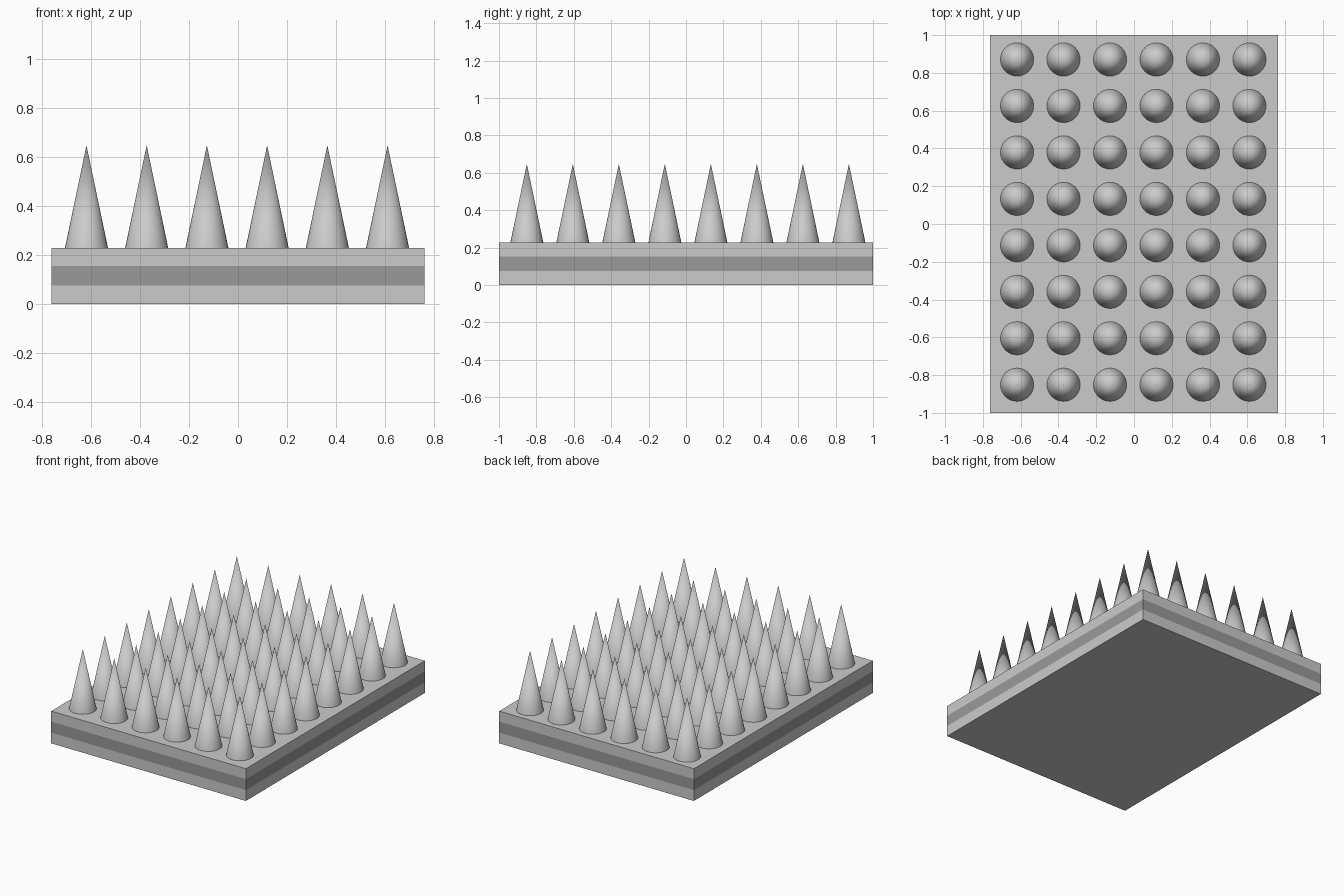
import bpy
import bmesh
from mathutils import Matrix, Vector

if "Cube" in bpy.data.objects:
    bpy.data.objects.remove(bpy.data.objects["Cube"])

HALF_X, HALF_Y, HEIGHT = 0.762, 1.0, 0.228
BAND_LOW, BAND_HIGH = 0.076, 0.154
SPIKE_RADIUS, SPIKE_TIP = 0.088, 0.648
COLS, ROWS = 6, 8
PITCH = 0.246
START_X, START_Y = -0.619, -0.851


def mesh_from(bm, name):
    mesh = bpy.data.meshes.new(name)
    bm.to_mesh(mesh)
    bm.free()
    return mesh


def add_object(name, mesh, location=(0, 0, 0)):
    obj = bpy.data.objects.new(name, mesh)
    obj.location = location
    bpy.context.collection.objects.link(obj)
    return obj


# Base slab: a box cut into three flush layers, the middle one dark
bm = bmesh.new()
size = Matrix.Diagonal((2 * HALF_X, 2 * HALF_Y, HEIGHT, 1))
bmesh.ops.create_cube(bm, size=1, matrix=Matrix.Translation((0, 0, HEIGHT / 2)) @ size)
for z in (BAND_LOW, BAND_HIGH):
    bmesh.ops.bisect_plane(bm, geom=bm.verts[:] + bm.edges[:] + bm.faces[:],
                           plane_co=Vector((0, 0, z)), plane_no=Vector((0, 0, 1)))
for face in bm.faces:
    if BAND_LOW < face.calc_center_median().z < BAND_HIGH:
        face.material_index = 1
slab = mesh_from(bm, "base_slab")
grey = bpy.data.materials.new("light_grey")
dark = bpy.data.materials.new("dark_grey")
dark.diffuse_color = (0.32, 0.32, 0.32, 1)
dark.use_nodes = True
dark.node_tree.nodes["Principled BSDF"].inputs["Base Color"].default_value = dark.diffuse_color
slab.materials.append(grey)
slab.materials.append(dark)
add_object("base_slab", slab)

# Spike: a smooth cone, open where it meets the slab
bm = bmesh.new()
length = SPIKE_TIP - HEIGHT
bmesh.ops.create_cone(bm, cap_ends=False, segments=32, radius1=SPIKE_RADIUS,
                      radius2=0, depth=length,
                      matrix=Matrix.Translation((0, 0, length / 2)))
bmesh.ops.remove_doubles(bm, verts=bm.verts[:], dist=0.0001)
bmesh.ops.recalc_face_normals(bm, faces=bm.faces[:])
for face in bm.faces:
    face.smooth = True
spike = mesh_from(bm, "spike")

# Grid of spikes sharing one mesh
for row in range(ROWS):
    for col in range(COLS):
        add_object(f"spike_{row + 1}_{col + 1}", spike,
                   (START_X + col * PITCH, START_Y + row * PITCH, HEIGHT))
